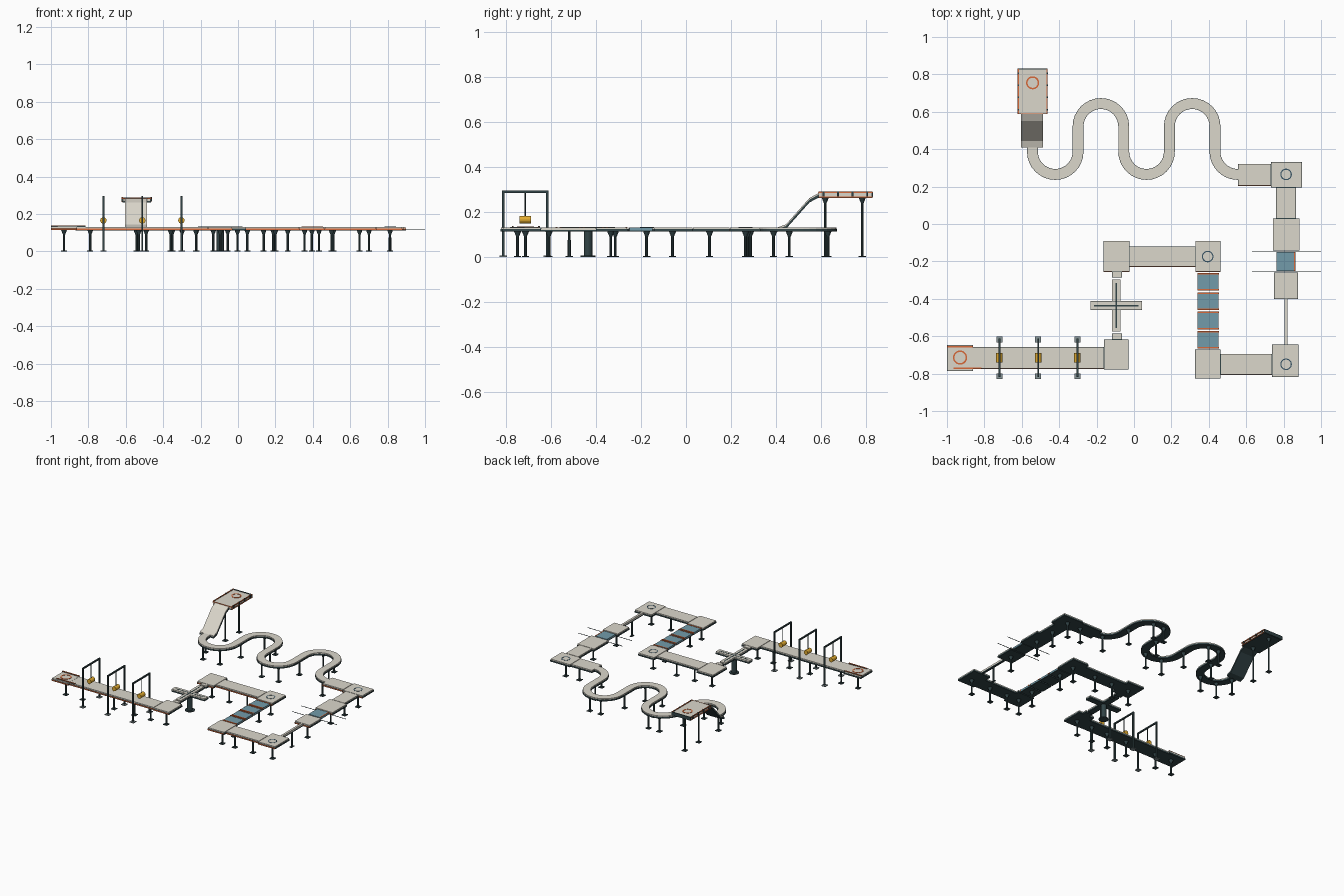
import bpy, bmesh, math
from mathutils import Matrix, Vector

if "Cube" in bpy.data.objects:
    bpy.data.objects.remove(bpy.data.objects["Cube"])


def material(name, rgb):
    m = bpy.data.materials.new(name)
    m.diffuse_color = (*rgb, 1)
    m.use_nodes = True
    m.node_tree.nodes["Principled BSDF"].inputs["Base Color"].default_value = m.diffuse_color
    return m


DECK = material("warm grey", (0.71, 0.68, 0.60))
DARK = material("dark teal", (0.032, 0.058, 0.063))
ORANGE = material("burnt orange", (0.68, 0.14, 0.04))
BLUE = material("dusty blue", (0.17, 0.33, 0.40))
GOLD = material("amber", (0.78, 0.42, 0.03))
NAVY = material("slate navy", (0.04, 0.09, 0.13))
STEEL = material("steel grey", (0.24, 0.30, 0.31))


def finish(bm, name, mat):
    bmesh.ops.recalc_face_normals(bm, faces=bm.faces)
    me = bpy.data.meshes.new(name)
    bm.to_mesh(me)
    bm.free()
    me.materials.append(mat)
    ob = bpy.data.objects.new(name, me)
    bpy.context.collection.objects.link(ob)
    return ob


def add_box(bm, x0, x1, y0, y1, z0, z1):
    m = Matrix.Translation(((x0 + x1) / 2, (y0 + y1) / 2, (z0 + z1) / 2))
    bmesh.ops.create_cube(bm, size=1, matrix=m @ Matrix.Diagonal((x1 - x0, y1 - y0, z1 - z0, 1)))


def box(name, mat, *b):
    bm = bmesh.new()
    add_box(bm, *b)
    return finish(bm, name, mat)


def add_cone(bm, x, y, z0, z1, r0, r1, seg=10):
    bmesh.ops.create_cone(bm, cap_ends=True, segments=seg, radius1=r0, radius2=r1, depth=z1 - z0,
                          matrix=Matrix.Translation((x, y, (z0 + z1) / 2)))


def ring(name, mat, x, y, z, r, w=.006):
    bm = bmesh.new()
    n = 28
    rows = []
    for i in range(n):
        c, s = math.cos(math.tau * i / n), math.sin(math.tau * i / n)
        rows.append([bm.verts.new((x + k * c, y + k * s, h))
                     for k, h in ((r, z), (r, z + .002), (r - w, z + .002), (r - w, z))])
    for i in range(n):
        a, b = rows[i], rows[(i + 1) % n]
        for j in range(4):
            bm.faces.new((a[j], a[(j + 1) % 4], b[(j + 1) % 4], b[j]))
    finish(bm, name, mat)


def ribbon(name, mat, pts, width, lo, hi):
    """Sweep a flat rectangle along a path, keeping it level across its width."""
    bm = bmesh.new()
    rows = []
    for i, p in enumerate(pts):
        t = pts[min(i + 1, len(pts) - 1)] - pts[max(i - 1, 0)]
        n = Vector((-t.y, t.x, 0)).normalized() * width / 2
        rows.append([bm.verts.new(p + s * n + Vector((0, 0, h)))
                     for s, h in ((-1, lo), (1, lo), (1, hi), (-1, hi))])
    for a, b in zip(rows, rows[1:]):
        for j in range(4):
            bm.faces.new((a[j], a[(j + 1) % 4], b[(j + 1) % 4], b[j]))
    bm.faces.new(rows[0])
    bm.faces.new(rows[-1])
    finish(bm, name, mat)


def deck(name, x0, x1, y0, y1, stripe=False, dz=0, e=.002):
    box(name + "_base", DARK, x0, x1, y0, y1, .113 + dz, .124 + dz)
    box(name + "_top", DECK, x0 + e, x1 - e, y0 + e, y1 - e, .123 + dz, .132 + dz)
    if stripe:
        box(name + "_stripe", ORANGE, x0, x1, y0 - .001, y0 + .001, .115 + dz, .122 + dz)


def leg(x, y, top=.114):
    bm = bmesh.new()
    add_box(bm, x - .016, x + .016, y - .016, y + .016, 0, .005)
    add_cone(bm, x, y, .005, top, .0065, .0065)
    add_cone(bm, x, y, top - .024, top, .006, .016)
    finish(bm, "support_leg", DARK)


# First straight with starting pad and landing
deck("first_walkway", -.87, -.16, -.773, -.657, True)
deck("start_pad", -1, -.86, -.785, -.648, True, .001)
deck("first_landing", -.16, -.03, -.778, -.617, True)
deck("first_nub", -.117, -.064, -.617, -.585)
for n, x0, x1, y in (("front", -.965, -.815, -.772), ("back", -1, -.86, -.655)):
    box("start_rail_" + n, DARK, x0, x1, y - .004, y + .004, .130, .136)
    box("start_rail_cap_" + n, ORANGE, x0, x1, y - .004, y + .004, .136, .139)
ring("start_marker", ORANGE, -.93, -.714, .133, .038, .008)

# Swinging pendulum gates
for gx in (-.72, -.512, -.303):
    bm = bmesh.new()
    for gy in (-.814, -.618):
        box("gate_foot", STEEL, gx - .016, gx + .016, gy - .016, gy + .016, 0, .006)
        add_box(bm, gx - .005, gx + .005, gy - .005, gy + .005, .006, .295)
    add_box(bm, gx - .005, gx + .005, -.819, -.613, .286, .296)
    add_cone(bm, gx, -.716, .17, .29, .003, .003, 8)
    finish(bm, "pendulum_gate", DARK)
    bm = bmesh.new()
    bmesh.ops.create_cone(bm, cap_ends=True, segments=16, radius1=.017, radius2=.017, depth=.05,
                          matrix=Matrix.Translation((gx, -.716, .166)) @ Matrix.Rotation(math.pi / 2, 4, 'X'))
    finish(bm, "pendulum_weight", GOLD)

# Turning cross on a post
cx, cy = -.095, -.436
deck("cross_arm_x", cx - .138, cx + .138, cy - .023, cy + .023, e=.001)
for s in (-1, 1):
    a, b = sorted((cy + s * .023, cy + s * .139))
    deck("cross_arm_y", cx - .023, cx + .023, a, b, e=.001)
box("cross_slot_x", DARK, cx - .118, cx + .118, cy - .004, cy + .004, .13, .1328)
box("cross_slot_y", DARK, cx - .004, cx + .004, cy - .12, cy + .12, .13, .1328)
bm = bmesh.new()
add_cone(bm, cx, cy, 0, .006, .034, .034, 16)
add_cone(bm, cx, cy, .006, .114, .019, .019, 16)
finish(bm, "cross_post", DARK)

# Second island
deck("second_nub", -.117, -.064, -.285, -.255)
deck("second_pad_left", -.163, -.025, -.255, -.09, True)
deck("second_walkway", -.025, .328, -.228, -.12, True)
deck("second_pad_right", .328, .463, -.255, -.09, True)
ring("second_marker", NAVY, .394, -.174, .131, .031)

# Row of blue tipping tiles with orange edges
for i in range(4):
    y1 = -.262 - i * .1035
    y0 = y1 - .094
    box("tile_base", DARK, .34, .453, y0, y1, .114, .120)
    box("tile", BLUE, .34, .453, y0, y1, .120, .131)
    for ya in (y0, y1 - .008):
        box("tile_edge", ORANGE, .339, .454, ya, ya + .008, .124, .133)

# Third island
deck("third_pad_left", .326, .463, -.826, -.672, True)
deck("third_walkway", .463, .738, -.805, -.694, True)
deck("third_pad_right", .738, .88, -.817, -.645, True)
ring("third_marker", NAVY, .813, -.75, .131, .031)

# Narrow balance beam and right-hand run
box("balance_beam_base", DARK, .805, .821, -.645, -.40, .113, .120)
box("balance_beam_top", DECK, .805, .821, -.645, -.40, .120, .132)
deck("beam_pad", .749, .877, -.40, -.26, True)
box("pivot_tile_base", DARK, .762, .86, -.252, -.149, .114, .119)
box("pivot_tile", BLUE, .762, .863, -.252, -.149, .119, .131)
box("pivot_tile_edge", ORANGE, .855, .862, -.252, -.149, .130, .132)
for y in (-.256, -.146):
    box("pivot_rod", DARK, .63, 1.0, y - .0013, y + .0013, .115, .118)
deck("fourth_pad", .742, .886, -.142, .03, True)
deck("fourth_walkway", .759, .866, .03, .195)
deck("corner_pad", .732, .897, .195, .332, True)
deck("corner_walkway", .556, .732, .205, .322, True)
ring("corner_marker", NAVY, .813, .265, .131, .031)

# Winding path of alternating bends
R = .122
path = [Vector((.565, .265, 0))]


def bend(x, y, a0, a1, n=16):
    for i in range(n + 1):
        a = math.radians(a0 + (a1 - a0) * i / n)
        path.append(Vector((x + R * math.cos(a), y + R * math.sin(a), 0)))


bend(.555, .387, 270, 180, 10)
for k in range(2):
    x = .311 - k * 4 * R
    bend(x, .522, 0, 180)
    bend(x - 2 * R, .387, 0, -180)
ex = path[-1].x
path.append(Vector((ex, .412, 0)))
ribbon("winding_path_base", DARK, path, .058, .113, .124)
ribbon("winding_path_top", DECK, path, .054, .123, .132)

# Ramp up to the finish platform
ramp = [Vector((-.545, y, z)) for y, z in ((.408, .132), (.445, .145), (.55, .263), (.592, .285))]
ribbon("ramp_base", DARK, ramp, .118, -.02, -.007)
ribbon("ramp_top", DECK, ramp, .116, -.008, 0)

# Raised finish platform with rails
box("finish_underside", DARK, -.618, -.466, .59, .828, .262, .270)
box("finish_deck", DECK, -.616, -.468, .59, .828, .269, .286)
for x in (-.619, -.465):
    box("finish_rail_top", ORANGE, x - .003, x + .003, .59, .83, .284, .291)
    box("finish_rail_bottom", ORANGE, x - .003, x + .003, .59, .83, .265, .270)
    for i in range(4):
        y = .612 + i * .065
        box("finish_rail_stud", DARK, x - .004, x + .004, y - .004, y + .004, .270, .292)
box("finish_rail_back", DARK, -.622, -.462, .826, .832, .264, .290)
box("finish_rail_front", ORANGE, -.622, -.462, .588, .591, .280, .287)
ring("finish_marker", ORANGE, -.542, .755, .286, .035, .008)

# Support legs
for x in (-.93, -.79, -.53, -.36, -.225, -.095):
    leg(x, -.715)
for x in (-.095, .05, .20, .395):
    leg(x, -.175)
for x in (.395, .50, .65, .813):
    leg(x, -.75)
for x, y in ((.395, -.315), (.395, -.61), (.813, -.335), (.813, -.06),
             (.813, .105), (.813, .265), (.70, .265), (.51, .275)):
    leg(x, y)
for k in range(4):
    leg(.433 - 2 * R * k, .46)
for k in range(2):
    x = .311 - k * 4 * R
    for dx in (-.045, .045):
        leg(x + dx, .632)
    leg(x - 2 * R - .07, .287)
    leg(x - 2 * R + .07, .287)
leg(ex, .39)
bm = bmesh.new()
add_box(bm, .805, .821, -.536, -.504, 0, .005)
add_cone(bm, .813, -.52, .005, .075, .008, .008)
add_cone(bm, .813, -.52, .075, .114, .006, .006)
finish(bm, "beam_leg", DARK)
leg(-.54, .62, .264)
leg(-.54, .785, .264)
